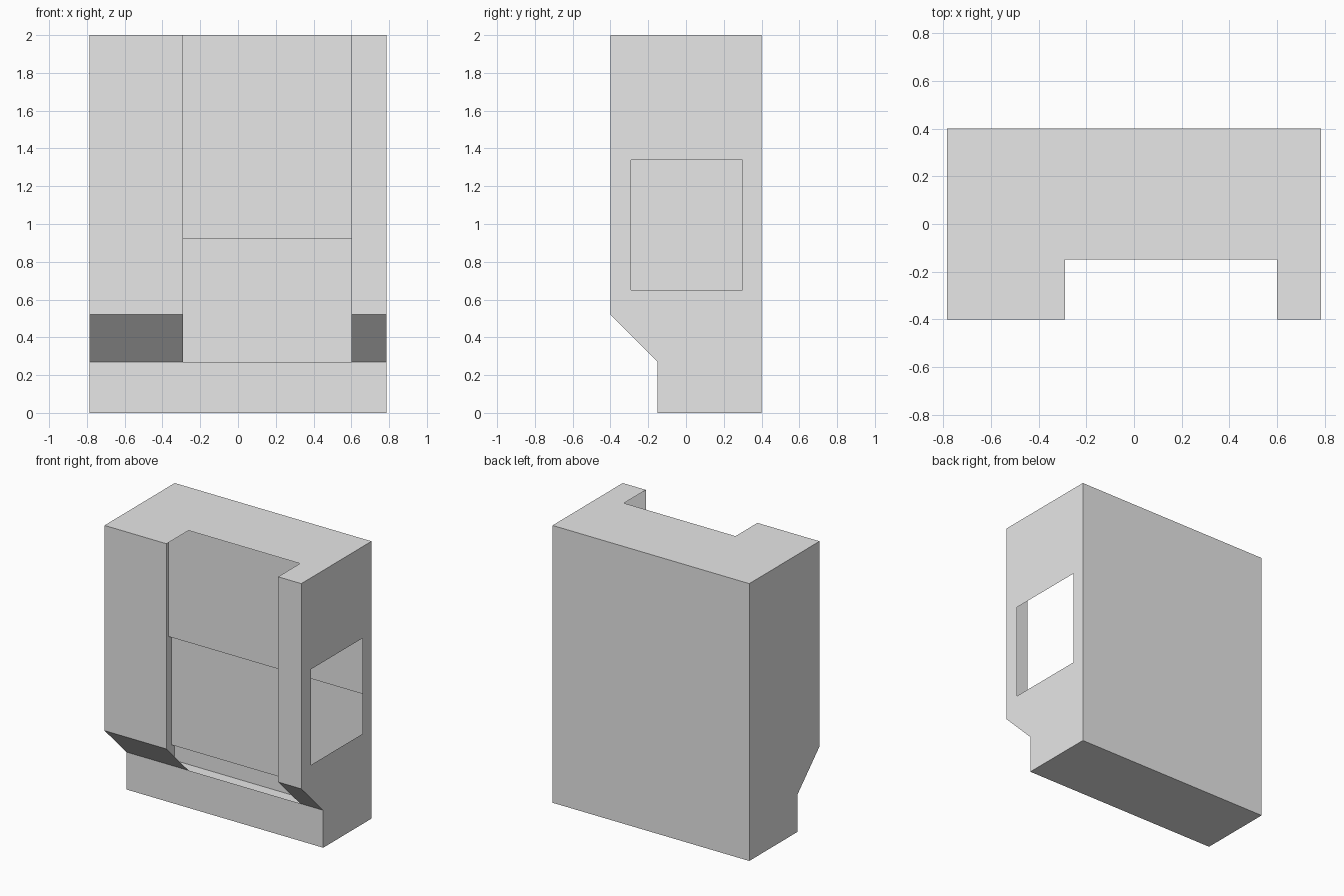
import bpy
import bmesh

if "Cube" in bpy.data.objects:
    bpy.data.objects.remove(bpy.data.objects["Cube"], do_unlink=True)

# Single light grey colour
grey = bpy.data.materials.new("light_grey")
grey.use_nodes = True
GREY = (0.8, 0.8, 0.8, 1)
grey.diffuse_color = GREY
grey.node_tree.nodes["Principled BSDF"].inputs["Base Color"].default_value = GREY

W = 0.785                      # half width
FRONT, LIP, BACK = -0.4, -0.15, 0.4
TOP, KNEE, SILL = 2.0, 0.52, 0.27
OPEN_L, OPEN_R = -0.29, 0.60   # front opening


def make(name, polys):
    """Thin sheet object from a list of polygons."""
    bm = bmesh.new()
    for poly in polys:
        bm.faces.new([bm.verts.new(p) for p in poly])
    bmesh.ops.remove_doubles(bm, verts=bm.verts, dist=0.0001)
    mesh = bpy.data.meshes.new(name)
    bm.to_mesh(mesh)
    bm.free()
    mesh.materials.append(grey)
    obj = bpy.data.objects.new(name, mesh)
    bpy.context.collection.objects.link(obj)
    return obj


def sweep(profile, x0, x1):
    """Strips along x following a (y, z) profile."""
    return [[(x0, *a), (x1, *a), (x1, *b), (x0, *b)]
            for a, b in zip(profile, profile[1:])]


# Back, floor and front lip in one folded sheet
make("back_floor_and_lip",
     sweep([(LIP, SILL), (LIP, 0), (BACK, 0), (BACK, TOP)], -W, W))

# Front columns with sloping undersides, either side of the opening
column = [(FRONT, TOP), (FRONT, KNEE), (LIP, SILL)]
make("right_front_column", sweep(column, -W, OPEN_L))
make("left_front_column", sweep(column, OPEN_R, W))

# Notched top
make("top_panel", [[(x, y, TOP) for x, y in (
    (-W, FRONT), (OPEN_L, FRONT), (OPEN_L, LIP), (OPEN_R, LIP),
    (OPEN_R, FRONT), (W, FRONT), (W, BACK), (-W, BACK))]])

# Solid side wall
side = [(BACK, 0), (BACK, TOP), (FRONT, TOP), (FRONT, KNEE), (LIP, SILL), (LIP, 0)]
make("right_side_wall", [[(-W, y, z) for y, z in reversed(side)]])

# Side wall with a rectangular window, split around the hole
Y0, Y1, Z0, Z1 = -0.29, 0.30, 0.65, 1.34
pieces = [
    [(FRONT, Z1), (Y0, Z1), (Y1, Z1), (BACK, Z1), (BACK, TOP), (FRONT, TOP)],
    [(FRONT, Z0), (Y0, Z0), (Y0, Z1), (FRONT, Z1)],
    [(Y1, Z0), (BACK, Z0), (BACK, Z1), (Y1, Z1)],
    [(LIP, 0), (BACK, 0), (BACK, Z0), (Y1, Z0), (Y0, Z0),
     (FRONT, Z0), (FRONT, KNEE), (LIP, SILL)],
]
wall = make("left_side_wall", [[(W, y, z) for y, z in p] for p in pieces])
bm = bmesh.new()
bm.from_mesh(wall.data)
bmesh.ops.recalc_face_normals(bm, faces=bm.faces)
if bm.faces[:][0].normal.x < 0:
    bmesh.ops.reverse_faces(bm, faces=bm.faces)
bm.to_mesh(wall.data)
bm.free()

# Stepped lining inside, along the back
make("inner_back_lining",
     sweep([(0.33, TOP), (0.33, 0.92), (0.365, 0.92), (0.365, 0.125), (BACK, 0.125)], -W, W))
for name in ("inner_back_lining", "back_floor_and_lip", "right_front_column",
             "left_front_column"):
    bpy.data.objects[name].data.flip_normals()
